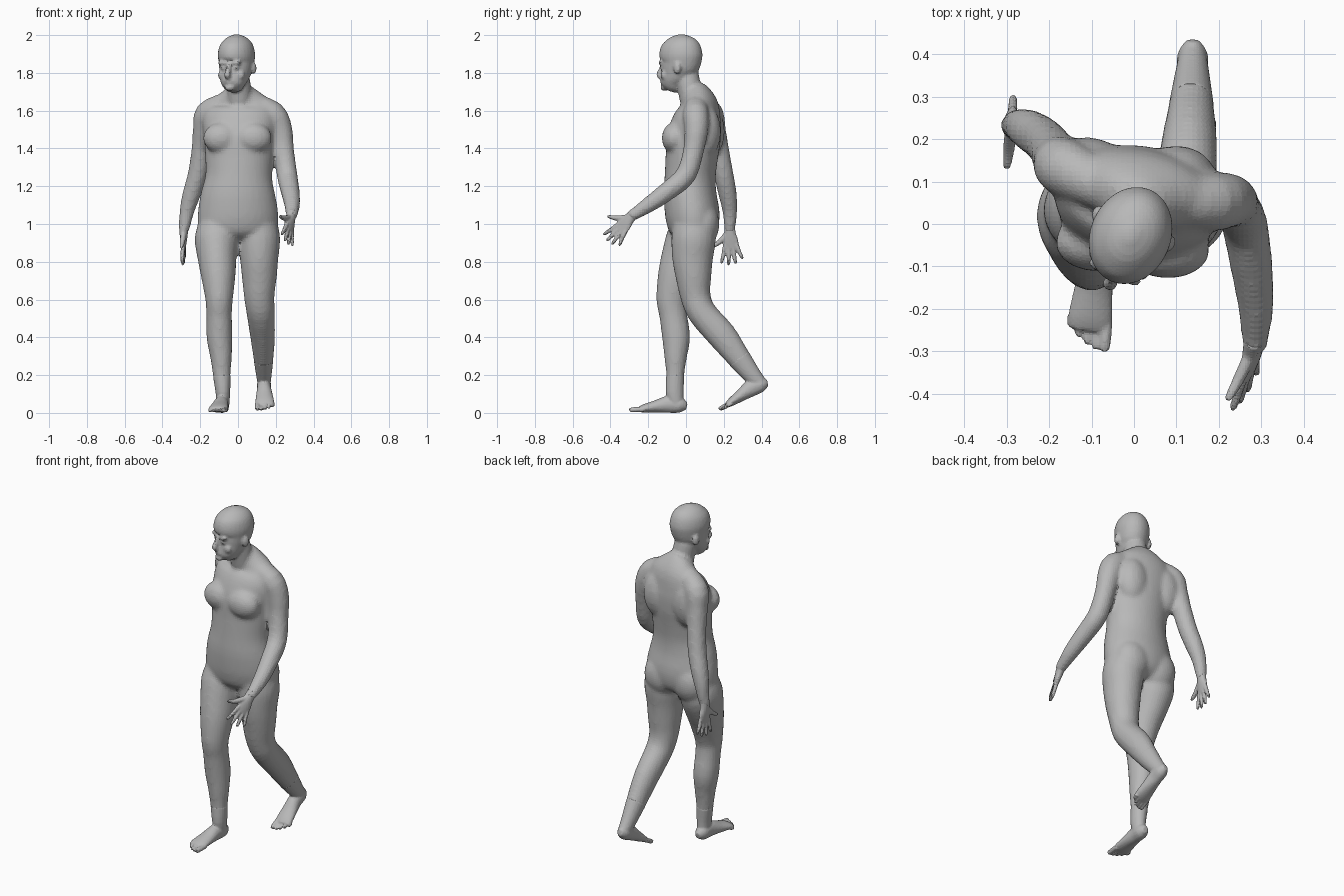
import bpy
import bmesh
from math import sin, cos, pi, radians
from mathutils import Vector, Matrix

default_cube = bpy.data.objects.get("Cube")
if default_cube:
    bpy.data.objects.remove(default_cube, do_unlink=True)

GREY = (.48, .48, .48, 1)
skin = bpy.data.materials.new("plain grey")
skin.use_nodes = True
skin.diffuse_color = GREY
for node in skin.node_tree.nodes:
    if node.type == "BSDF_PRINCIPLED":
        node.inputs["Base Color"].default_value = GREY
        node.inputs["Roughness"].default_value = .7


def spline(rows, steps):
    """Smoothly interpolate rows of numbers."""
    result = []
    last = len(rows) - 1
    for i in range(last):
        before, start = rows[max(i - 1, 0)], rows[i]
        end, after = rows[i + 1], rows[min(i + 2, last)]
        for k in range(steps):
            t = k / steps
            result.append([
                b + t * ((c - a) / 2 + t * (a - 2.5 * b + 2 * c - d / 2
                                            + t * (1.5 * (b - c) + (d - a) / 2)))
                for a, b, c, d in zip(before, start, end, after)])
    result.append(list(rows[last]))
    return result


def tube(bm, rows, side=(1, 0, 0), yaw=(0, 0), matrix=Matrix(), sides=20, steps=3):
    """Loft ellipses along a path; each row is x, y, z, side radius, other radius."""
    rows = spline(rows, steps)
    count = len(rows)
    rings = []
    for i, (x, y, z, a, b) in enumerate(rows):
        ahead = Vector(rows[min(i + 1, count - 1)][:3])
        behind = Vector(rows[max(i - 1, 0)][:3])
        tangent = (ahead - behind).normalized()
        turn = yaw[0] + (yaw[1] - yaw[0]) * i / (count - 1)
        u = Matrix.Rotation(radians(turn), 3, "Z") @ Vector(side)
        u = (u - tangent * u.dot(tangent)).normalized()
        v = tangent.cross(u)
        centre = Vector((x, y, z))
        ring = []
        for k in range(sides):
            angle = 2 * pi * k / sides
            point = centre + u * a * cos(angle) + v * b * sin(angle)
            ring.append(bm.verts.new(matrix @ point))
        rings.append(ring)
    for low, high in zip(rings, rings[1:]):
        for k in range(sides):
            j = (k + 1) % sides
            bm.faces.new((low[k], low[j], high[j], high[k]))
    bm.faces.new(rings[0])
    bm.faces.new(rings[-1])


def ball(bm, centre, radii, matrix=Matrix()):
    place = matrix @ Matrix.Translation(centre) @ Matrix.Diagonal((*radii, 1))
    bmesh.ops.create_uvsphere(bm, u_segments=20, v_segments=12, radius=1, matrix=place)


def finish(bm, name, voxel, smoothing):
    """Fuse overlapping volumes into one skin and soften the joins."""
    bmesh.ops.recalc_face_normals(bm, faces=bm.faces[:])
    mesh = bpy.data.meshes.new(name)
    bm.to_mesh(mesh)
    bm.free()
    mesh.materials.append(skin)
    obj = bpy.data.objects.new(name, mesh)
    bpy.context.collection.objects.link(obj)
    remesh = obj.modifiers.new("fuse", "REMESH")
    remesh.mode = "VOXEL"
    remesh.voxel_size = voxel
    soften = obj.modifiers.new("soften", "SMOOTH")
    soften.factor = .5
    soften.iterations = smoothing


# Torso, twisted between hips and shoulders
body = bmesh.new()
tube(body, [
    (0, .035, .92, .13, .08), (0, .035, .96, .2, .125),
    (0, .035, 1.04, .214, .144), (0, .022, 1.15, .199, .14),
    (.004, .022, 1.25, .177, .135), (.007, .03, 1.35, .181, .138),
    (.008, .04, 1.45, .188, .143), (.01, .06, 1.55, .2, .127),
    (.015, .075, 1.62, .18, .098), (.01, .062, 1.67, .13, .08),
    (.005, .04, 1.71, .075, .066)], yaw=(5, -14), sides=32)

# Chest, shoulder blades and buttocks
ball(body, (.08, -.062, 1.455), (.1, .067, .082))
ball(body, (-.088, -.045, 1.455), (.098, .067, .082))
ball(body, (.1, .105, 1.49), (.095, .08, .14))
ball(body, (-.11, .125, 1.49), (.095, .08, .14))
for x in (-.092, .092):
    ball(body, (x, .088, 1), (.108, .09, .12))


# Neck, shared by the body and the head so that the join is invisible
def neck(bm):
    tube(bm, [(.01, .045, 1.62, .07, .07), (.005, .018, 1.72, .064, .064),
              (-.003, .003, 1.78, .063, .066), (-.005, -.005, 1.83, .06, .06)])


neck(body)

# Right leg planted in front, left leg trailing with a bent knee
right_leg = [
    (-.11, .03, 1, .1, .11), (-.114, .02, .92, .116, .127),
    (-.111, -.015, .82, .103, .118), (-.104, -.05, .72, .091, .101),
    (-.1, -.075, .6, .073, .083), (-.1, -.068, .52, .068, .074),
    (-.098, -.052, .4, .069, .075), (-.09, -.055, .3, .058, .061),
    (-.086, -.057, .2, .047, .048), (-.08, -.06, .11, .039, .047),
    (-.08, -.052, .05, .034, .04)]
left_leg = [
    (.11, .04, 1, .1, .11), (.112, .04, .92, .112, .118),
    (.112, .035, .82, .102, .109), (.113, .04, .72, .093, .095),
    (.112, .05, .62, .081, .081), (.12, .085, .53, .075, .077),
    (.13, .19, .41, .066, .078), (.135, .28, .29, .053, .063),
    (.137, .35, .2, .041, .048), (.138, .39, .155, .034, .04)]
tube(body, right_leg)
tube(body, left_leg)


def arm(path):
    tube(body, [(x, y, z, r, r) for x, y, z, r in path], side=(0, 1, 0))


# Left arm swings forward, right arm swings back
arm([(.07, .055, 1.64, .055), (.182, .052, 1.585, .068), (.224, .055, 1.5, .064),
     (.242, .04, 1.39, .055), (.26, 0, 1.26, .055), (.275, -.09, 1.18, .051),
     (.287, -.2, 1.1, .042), (.283, -.3, 1.035, .028)])
arm([(-.07, .085, 1.64, .055), (-.16, .13, 1.585, .068), (-.178, .15, 1.5, .061),
     (-.193, .175, 1.39, .054), (-.215, .2, 1.26, .052), (-.245, .22, 1.16, .049),
     (-.27, .232, 1.07, .04), (-.287, .232, .96, .028)])
finish(body, "body", .012, 8)

# Head, turned to its right
head = bmesh.new()
turned = Matrix.Translation((-.008, -.027, 0)) @ Matrix.Rotation(radians(-23), 4, "Z")
neck(head)
tube(head, [
    (0, -.06, 1.705, .03, .03), (0, -.053, 1.725, .054, .058),
    (0, -.043, 1.76, .072, .068), (0, -.025, 1.795, .081, .086),
    (0, -.013, 1.825, .087, .096), (0, -.002, 1.855, .091, .11),
    (0, 0, 1.9, .095, .118), (0, .003, 1.95, .083, .103),
    (0, .003, 1.985, .053, .067), (0, .003, 2.004, .012, .015)], matrix=turned, sides=28)
tube(head, [(0, -.098, 1.855, .012, .012), (0, -.112, 1.82, .013, .014),
            (0, -.125, 1.788, .018, .016), (0, -.106, 1.772, .014, .01)],
     matrix=turned, sides=12)
ball(head, (0, -.103, 1.757), (.028, .013, .008), turned)
ball(head, (0, -.1, 1.744), (.024, .013, .008), turned)
ball(head, (0, -.095, 1.722), (.028, .02, .018), turned)
for s in (-1, 1):
    ball(head, (s * .033, -.094, 1.853), (.036, .015, .012), turned)
    ball(head, (s * .034, -.088, 1.826), (.02, .016, .01), turned)
    ball(head, (s * .042, -.07, 1.788), (.034, .024, .03), turned)
    ball(head, (s * .092, .018, 1.825), (.013, .02, .032), turned)
finish(head, "head", .008, 3)


def hand(name, wrist, forward, thumbward):
    bm = bmesh.new()
    d = Vector(forward).normalized()
    s = Vector(thumbward)
    s = (s - d * s.dot(d)).normalized()

    def part(rows, sides):
        tube(bm, [(*(Vector(wrist) + d * along + s * across), a, b)
                  for along, across, a, b in rows], side=s, sides=sides)

    part([(-.03, 0, .028, .026), (.02, 0, .031, .022),
          (.06, 0, .042, .017), (.1, 0, .038, .011)], 16)
    for k, reach in enumerate((.175, .187, .182, .16)):
        root, tip = .03 - .02 * k, .056 - .037 * k
        part([(.075, root, .012, .012), ((reach + .08) / 2, (root + tip) / 2, .011, .011),
              (reach - .01, tip, .009, .009), (reach, tip, .004, .004)], 10)
    part([(.02, .015, .018, .016), (.06, .06, .014, .014),
          (.082, .1, .01, .01), (.087, .11, .004, .004)], 10)
    finish(bm, name, .006, 2)


hand("left_hand", (.281, -.29, 1.04), (-.02, -.1, -.12), (-.45, -.65, .55))
hand("right_hand", (-.287, .232, .968), (-.02, .07, -1), (-.1, -1, 0))


def foot(name, place, shin):
    """Foot with its heel at the origin, toes towards -y, big toe on +x."""
    bm = bmesh.new()
    tube(bm, shin)
    tube(bm, [
        (0, .004, .035, .016, .018), (0, -.03, .042, .037, .041),
        (0, -.09, .046, .038, .046), (-.002, -.16, .034, .046, .033),
        (-.004, -.22, .024, .052, .023), (-.005, -.25, .018, .047, .014)],
        matrix=place)
    for k in range(5):
        x = .036 - .021 * k
        tip = .298 - .003 * k * k
        r = .014 if k == 0 else .01
        tube(bm, [(x, -.22, r + .005, r, r), (x, .012 - tip, r + .002, r, r),
                  (x, -tip, r, r / 2, r / 2)], matrix=place, sides=10)
    finish(bm, name, .006, 3)


foot("right_foot", Matrix.Translation((-.08, 0, 0)) @ Matrix.Rotation(radians(-5), 4, "Z"),
     right_leg[-3:])
foot("left_foot", Matrix.Translation((.138, .443, .127)) @ Matrix.Rotation(radians(25), 4, "X")
     @ Matrix.Diagonal((-.97, .97, .97, 1)), left_leg[-3:])
